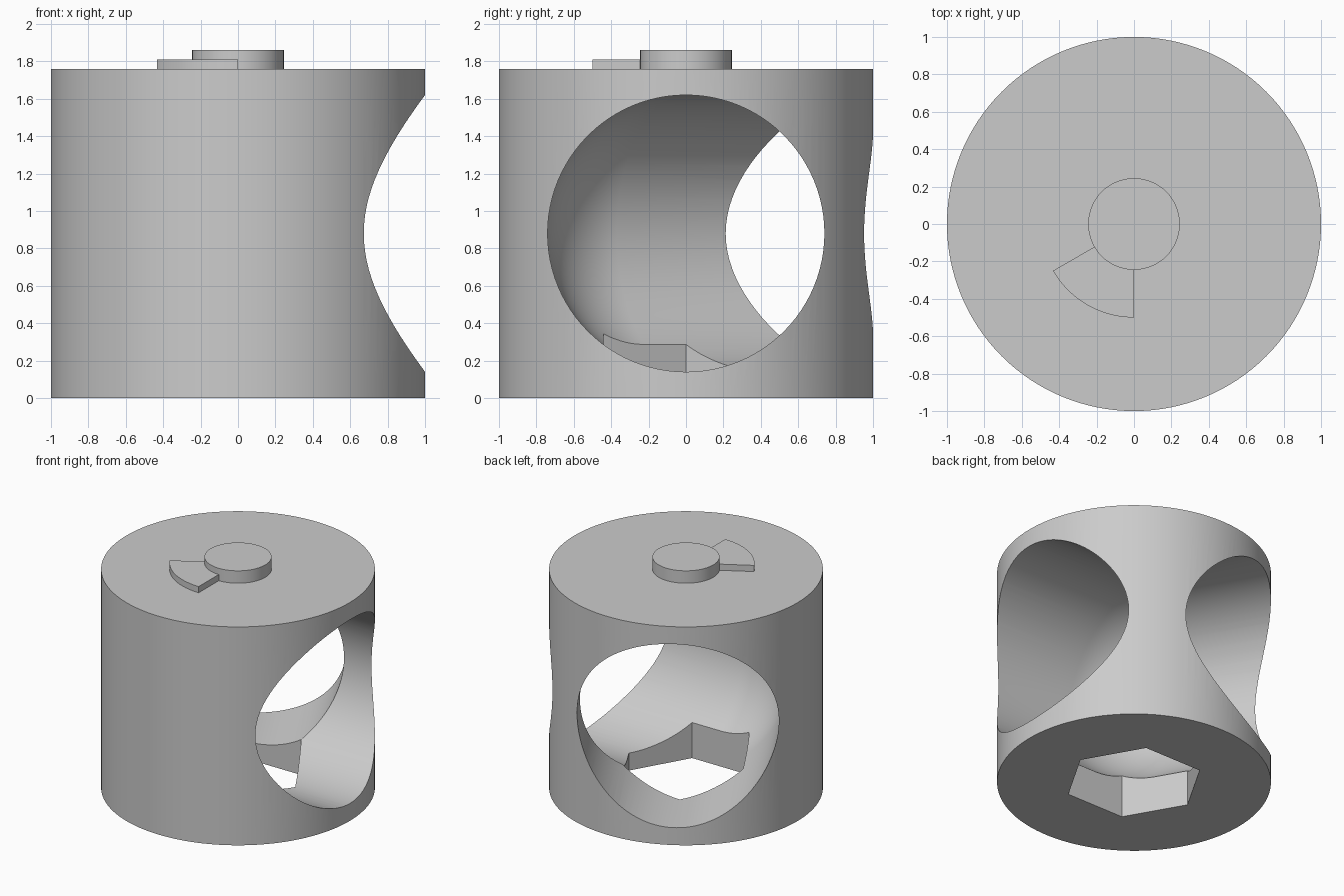
import bpy, bmesh, math
from mathutils import Vector

if "Cube" in bpy.data.objects:
    bpy.data.objects.remove(bpy.data.objects["Cube"], do_unlink=True)

BODY_TOP, BORE_Z, BORE_R = 1.76, 0.88, 0.74
HEX_R = 0.51

grey = bpy.data.materials.new("plain grey")
grey.use_nodes = True
colour = (0.6, 0.6, 0.6, 1)
grey.diffuse_color = colour
grey.node_tree.nodes["Principled BSDF"].inputs["Base Color"].default_value = colour


def make_object(name, bm):
    bmesh.ops.recalc_face_normals(bm, faces=bm.faces)
    mesh = bpy.data.meshes.new(name)
    bm.to_mesh(mesh)
    bm.free()
    mesh.materials.append(grey)
    obj = bpy.data.objects.new(name, mesh)
    bpy.context.collection.objects.link(obj)
    return obj


def polar(radius, degrees):
    a = math.radians(degrees)
    return Vector((radius * math.cos(a), radius * math.sin(a), 0))


def prism(name, outline, z0, z1):
    bm = bmesh.new()
    low = [bm.verts.new((p.x, p.y, z0)) for p in outline]
    high = [bm.verts.new((p.x, p.y, z1)) for p in outline]
    bm.faces.new(low)
    bm.faces.new(high)
    n = len(outline)
    for i in range(n):
        j = (i + 1) % n
        bm.faces.new((low[i], low[j], high[j], high[i]))
    return make_object(name, bm)


def circle(radius, sides):
    return [polar(radius, 360 * i / sides) for i in range(sides)]


def elbow_bore(name, sides=96, bend_steps=16, length=1.5):
    """Two tubes 120 degrees apart: mitred inside, spherical outside."""
    def ring(place):
        points = []
        for i in range(sides):
            a = 2 * math.pi * i / sides
            p = place(BORE_R * math.cos(a))
            points.append(bm.verts.new((p.x, p.y, BORE_Z + BORE_R * math.sin(a))))
        return points

    def bend(degrees):
        def place(u):
            if u > 0:
                return polar(u / math.sin(math.radians(60)), 60)
            return polar(-u, degrees)
        return place

    bm = bmesh.new()
    rings = [ring(lambda u: polar(length, 0) + polar(u, 90))]
    rings += [ring(bend(270 - 60 * k / bend_steps)) for k in range(bend_steps + 1)]
    rings.append(ring(lambda u: polar(length, 120) + polar(u, 30)))
    for a, b in zip(rings, rings[1:]):
        for i in range(sides):
            j = (i + 1) % sides
            bm.faces.new((a[i], a[j], b[j], b[i]))
    bm.faces.new(rings[0])
    bm.faces.new(rings[-1])
    bmesh.ops.remove_doubles(bm, verts=bm.verts, dist=1e-5)
    return make_object(name, bm)


def activate(obj):
    bpy.ops.object.select_all(action='DESELECT')
    obj.select_set(True)
    bpy.context.view_layer.objects.active = obj


def cut(target, cutter):
    cutter.hide_render = True
    mod = target.modifiers.new("cut", 'BOOLEAN')
    mod.operation = 'DIFFERENCE'
    mod.solver = 'EXACT'
    mod.object = cutter
    activate(target)
    bpy.ops.object.modifier_apply(modifier=mod.name)
    bpy.data.objects.remove(cutter, do_unlink=True)


# Drum with the angled passage and the hexagonal socket underneath
body = prism("drum_body", circle(1, 128), 0, BODY_TOP)
cut(body, elbow_bore("bore_cutter"))
cut(body, prism("socket_cutter", circle(HEX_R, 6), -0.2, BORE_Z))

# Round boss on the top
boss = prism("top_boss", circle(0.245, 64), BODY_TOP, 1.86)

# Stop tab: a sector of a ring beside the boss
steps = 20
angles = [210 + 60 * i / steps for i in range(steps + 1)]
sector = [polar(0.5, a) for a in angles] + [polar(0.2, a) for a in reversed(angles)]
tab = prism("stop_tab", sector, BODY_TOP, 1.81)

for part in (body, boss, tab):
    activate(part)
    bpy.ops.object.shade_smooth_by_angle(angle=math.radians(30))
